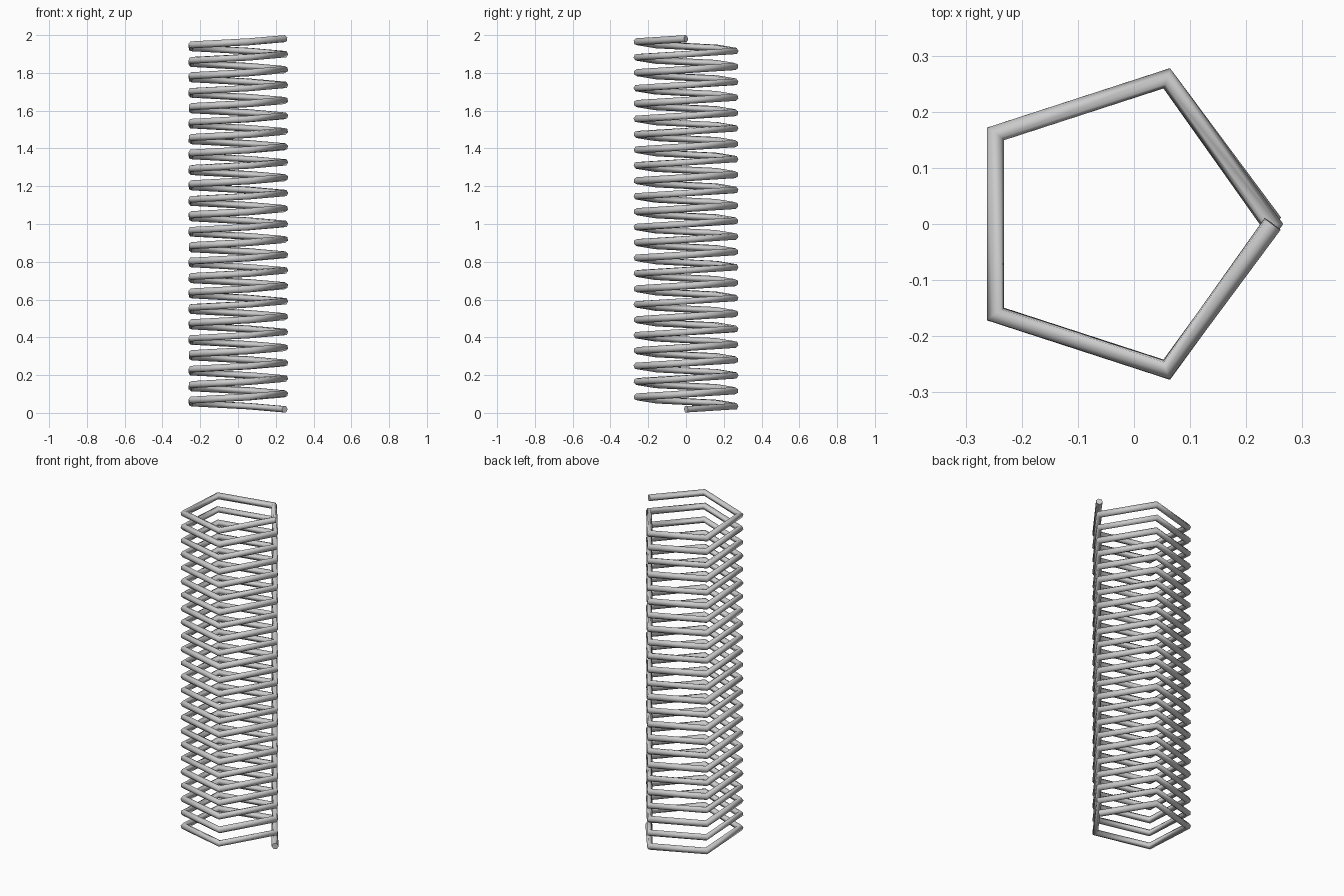
import bpy
from math import cos, sin, tau

if "Cube" in bpy.data.objects:
    bpy.data.objects.remove(bpy.data.objects["Cube"])

TURNS, SIDES = 24, 5        # pentagonal coil
R, WIRE = 0.273, 0.019      # corner radius, wire radius
X_SHIFT = -0.026            # centres the pentagon's bounds on x = 0

# Coil path: straight segments climbing counter-clockwise
steps = TURNS * SIDES
curve = bpy.data.curves.new("coil_spring", 'CURVE')
curve.dimensions = '3D'
curve.twist_mode = 'MINIMUM'
spline = curve.splines.new('POLY')
spline.points.add(steps)
for i, p in enumerate(spline.points):
    a = tau * i / SIDES
    z = WIRE + (2 - 2 * WIRE) * i / steps
    p.co = (X_SHIFT + R * cos(a), R * sin(a), z, 1)
spline.use_smooth = True

# Wire thickness with capped ends
curve.bevel_depth = WIRE
curve.bevel_resolution = 1
curve.use_fill_caps = True

coil = bpy.data.objects.new("coil_spring", curve)
bpy.context.collection.objects.link(coil)
bpy.context.view_layer.objects.active = coil
coil.select_set(True)
bpy.ops.object.convert(target='MESH')
